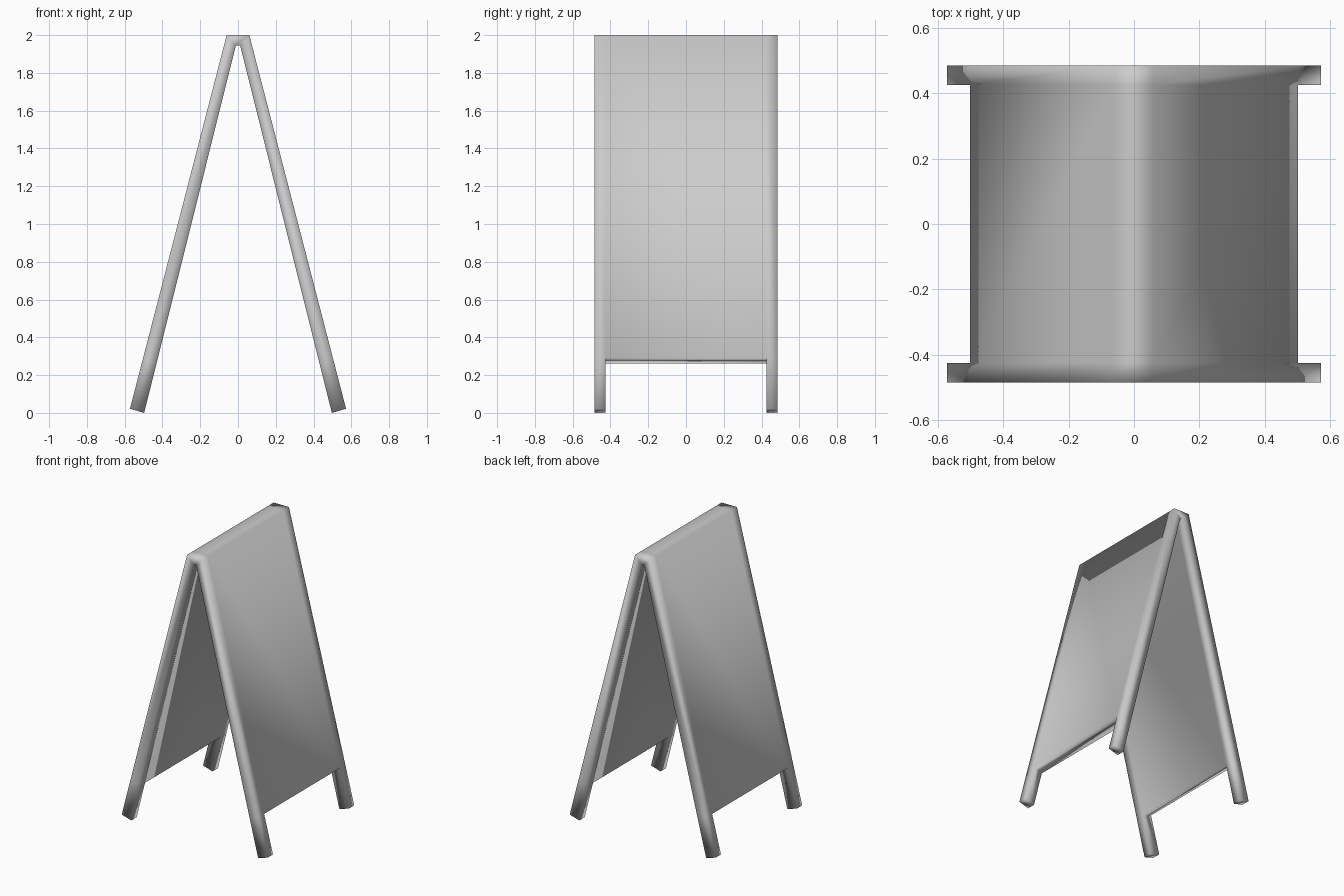
import bpy
import bmesh
from mathutils import Vector

cube = bpy.data.objects.get("Cube")
if cube:
    bpy.data.objects.remove(cube, do_unlink=True)

grey = bpy.data.materials.new("plain_grey")
grey.use_nodes = True
grey.diffuse_color = (0.6, 0.6, 0.6, 1)
grey.node_tree.nodes["Principled BSDF"].inputs["Base Color"].default_value = grey.diffuse_color

# Right half of the A profile (x, z): ridge, outer slope, foot, inner slope, notch
ridge, foot_outer = Vector((0.06, 2.0)), Vector((0.572, 0.022))
notch, foot_inner = Vector((0.011, 1.945)), Vector((0.497, 0.0))
BOARD = 0.864   # share of the slope covered by the board
board_outer = ridge.lerp(foot_outer, BOARD)
board_inner = notch.lerp(foot_inner, BOARD + 0.0015)
half = [ridge, board_outer, foot_outer, foot_inner, board_inner, notch]
profile = half + [Vector((-p.x, p.y)) for p in reversed(half)]

# Outer and inner sides of the legs across the width
STATIONS = (-0.485, -0.425, 0.425, 0.485)

bm = bmesh.new()
loops = [[bm.verts.new((p.x, y, p.y)) for p in profile] for y in STATIONS]
count = len(profile)
RIGHT_LEG = (1, 2, 3, 4)
LEFT_LEG = (7, 8, 9, 10)

# Skin between neighbouring sections; the middle span ends above the legs
for span, (a, b) in enumerate(zip(loops, loops[1:])):
    for i in range(count):
        j = (i + 1) % count
        in_leg = any(i in leg and j in leg for leg in (RIGHT_LEG, LEFT_LEG))
        if span != 1 or not in_leg:
            bm.faces.new((a[i], a[j], b[j], b[i]))

for leg in (RIGHT_LEG, LEFT_LEG):
    # Inner cheeks of the legs
    for loop in loops[1:3]:
        bm.faces.new([loop[i] for i in leg])
    # Lower edge of the board
    top, bottom = leg[0], leg[-1]
    bm.faces.new((loops[1][top], loops[1][bottom], loops[2][bottom], loops[2][top]))

# End caps: each upper limb, each leg and the ridge block
for loop in (loops[0], loops[-1]):
    for section in ((0, 1, 4, 5), RIGHT_LEG, (6, 7, 10, 11), LEFT_LEG, (0, 5, 6, 11)):
        bm.faces.new([loop[i] for i in section])

bmesh.ops.recalc_face_normals(bm, faces=bm.faces)
for face in bm.faces:
    face.smooth = True

mesh = bpy.data.meshes.new("folding_board")
bm.to_mesh(mesh)
bm.free()
mesh.materials.append(grey)
board = bpy.data.objects.new("folding_board", mesh)
bpy.context.collection.objects.link(board)
